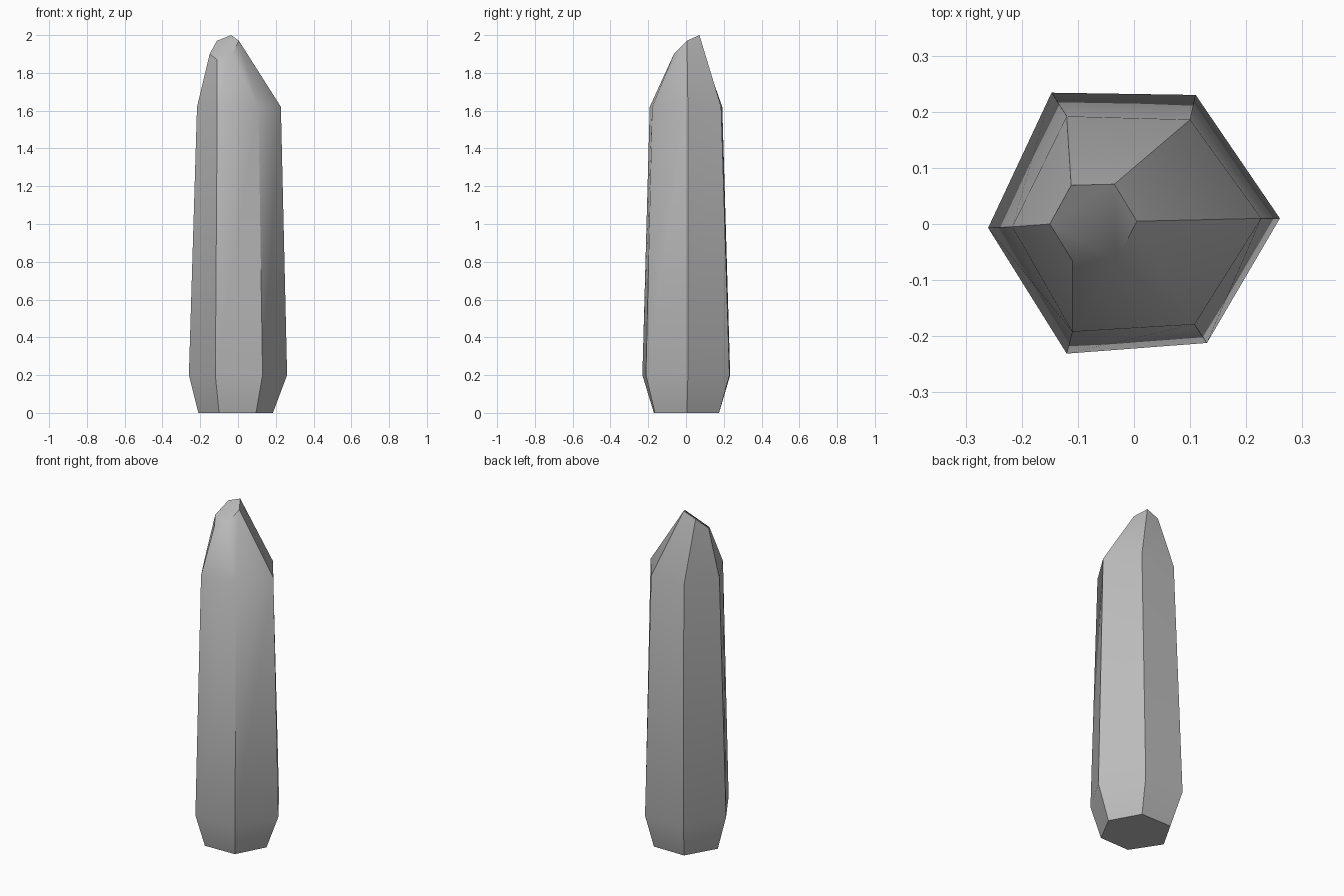
import bpy, bmesh

cube = bpy.data.objects.get("Cube")
if cube:
    bpy.data.objects.remove(cube)

# Single stone colour
stone = bpy.data.materials.new("grey stone")
stone.use_nodes = True
colour = (0.5, 0.5, 0.5, 1)
stone.diffuse_color = colour
stone.node_tree.nodes["Principled BSDF"].inputs["Base Color"].default_value = colour

# Six-sided cross-sections, counter-clockwise from the left corner (+x)
foot = [(.185, .005, 0), (.09, .175, 0), (-.11, .175, 0),
        (-.21, 0, 0), (-.1, -.17, 0), (.095, -.165, 0)]
girdle = [(.26, .01, .2), (.11, .23, .2), (-.147, .234, .2),
          (-.26, -.007, .2), (-.12, -.231, .2), (.13, -.212, .2)]
shoulder = [(.227, .01, 1.62), (.1, .186, 1.62), (-.12, .192, 1.62),
            (-.217, -.005, 1.62), (-.11, -.192, 1.62), (.108, -.179, 1.62)]
tip = [(.005, .005, 1.97), (-.035, .071, 2), (-.112, .069, 1.97),
       (-.15, 0, 1.9), (-.11, -.065, 1.87), (-.03, -.064, 1.9)]

bm = bmesh.new()
rings = [[bm.verts.new(p) for p in ring] for ring in (foot, girdle, shoulder, tip)]

# Walls, with the slanted cut on top and the flat underside
for low, high in zip(rings, rings[1:]):
    for i in range(6):
        j = (i + 1) % 6
        bm.faces.new((low[i], low[j], high[j], high[i]))
bm.faces.new(rings[-1])
bm.faces.new(rings[0][::-1])
for f in bm.faces:
    f.smooth = True

# Crisp corners and rims; the front right of the tip blends softly
for i in range(6):
    for low, high in zip(rings, rings[1:]):
        bm.edges.get((low[i], high[i])).smooth = i == 5 and high is rings[-1]
    for ring in (rings[0], rings[-1]):
        bm.edges.get((ring[i], ring[(i + 1) % 6])).smooth = i == 4 and ring is rings[-1]

mesh = bpy.data.meshes.new("crystal")
bm.to_mesh(mesh)
bm.free()
mesh.materials.append(stone)
bpy.context.collection.objects.link(bpy.data.objects.new("crystal", mesh))
